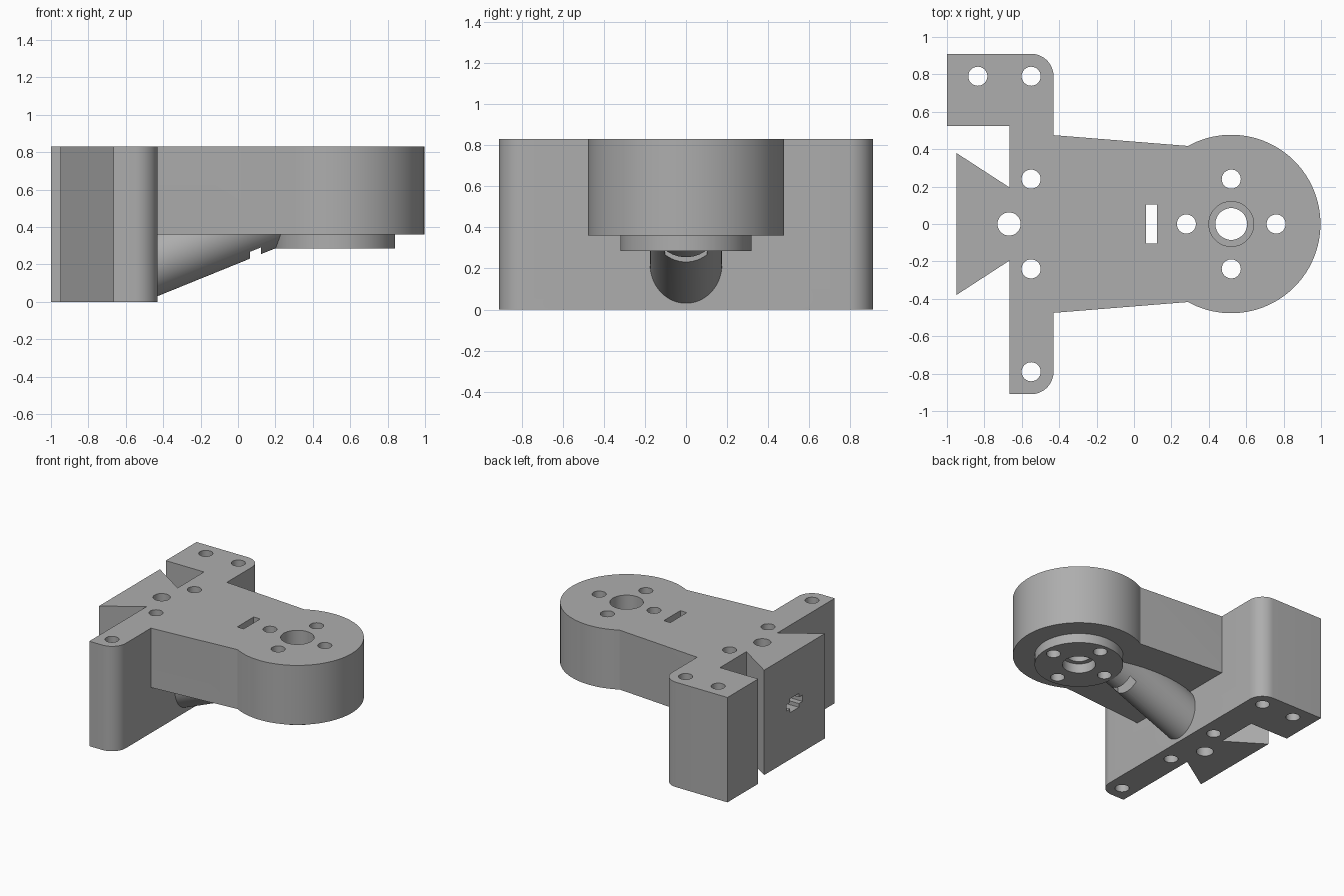
import bpy, bmesh, math
from mathutils import Vector

cube = bpy.data.objects.get("Cube")
if cube:
    bpy.data.objects.remove(cube, do_unlink=True)

grey = bpy.data.materials.new("plain grey")
grey.use_nodes = True
grey.diffuse_color = (0.42, 0.42, 0.42, 1)
grey.node_tree.nodes["Principled BSDF"].inputs["Base Color"].default_value = grey.diffuse_color

TOP, ARM_Z, DISC_Z = 0.83, 0.36, 0.285
HUB = (0.52, 0.0)


def finish(name, bm):
    bmesh.ops.recalc_face_normals(bm, faces=bm.faces)
    mesh = bpy.data.meshes.new(name)
    bm.to_mesh(mesh)
    bm.free()
    mesh.materials.append(grey)
    obj = bpy.data.objects.new(name, mesh)
    bpy.context.collection.objects.link(obj)
    return obj


def prism(name, outline, z0, z1):
    bm = bmesh.new()
    face = bm.faces.new([bm.verts.new((x, y, z0)) for x, y in outline])
    top = bmesh.ops.extrude_face_region(bm, geom=[face])["geom"]
    verts = [v for v in top if isinstance(v, bmesh.types.BMVert)]
    bmesh.ops.translate(bm, verts=verts, vec=(0, 0, z1 - z0))
    return finish(name, bm)


def arc(cx, cy, r, start, end, steps):
    angles = [math.radians(start + (end - start) * i / steps) for i in range(steps + 1)]
    return [(cx + r * math.cos(a), cy + r * math.sin(a)) for a in angles]


def cylinder(name, x, y, r, z0, z1, sides=48):
    return prism(name, arc(x, y, r, 0, 360, sides)[:-1], z0, z1)


def box(name, x0, x1, y, z0, z1):
    return prism(name, [(x0, -y), (x1, -y), (x1, y), (x0, y)], z0, z1)


def rod(name, a, b, r):
    a, b = Vector(a), Vector(b)
    bm = bmesh.new()
    bmesh.ops.create_cone(bm, cap_ends=True, segments=64, radius1=r, radius2=r,
                          depth=(b - a).length)
    bm.transform((b - a).to_track_quat("Z", "Y").to_matrix().to_4x4())
    bmesh.ops.translate(bm, verts=bm.verts, vec=(a + b) / 2)
    return finish(name, bm)


def combine(body, tool, operation):
    mod = body.modifiers.new(operation, "BOOLEAN")
    mod.operation = operation
    mod.solver = "EXACT"
    mod.object = tool
    bpy.context.view_layer.objects.active = body
    bpy.ops.object.modifier_apply(modifier=mod.name)
    bpy.data.objects.remove(tool, do_unlink=True)


# Upright mounting plate with dovetail and side block
plate = ([(-0.665, -0.91)] + arc(-0.55, -0.79, 0.12, -90, 0, 12)
         + arc(-0.55, 0.79, 0.12, 0, 90, 12)
         + [(-1, 0.91), (-1, 0.525), (-0.665, 0.525), (-0.665, 0.195),
            (-0.95, 0.38), (-0.95, -0.38), (-0.665, -0.195)])
bracket = prism("motor_bracket", plate, 0, TOP)

# Tapered arm ending in a round hub
arm = ([(-0.5, -0.475), (-0.43, -0.475)] + arc(*HUB, 0.477, -119, 119, 72)
       + [(-0.43, 0.475), (-0.5, 0.475)])
combine(bracket, prism("arm", arm, ARM_Z, TOP), "UNION")

# Lower hub disc and sloping round brace
combine(bracket, cylinder("hub_disc", *HUB, 0.32, DISC_Z, 0.5, 96), "UNION")
combine(bracket, rod("brace", (-0.53, 0, 0.179), (0.3, 0, 0.516), 0.175), "UNION")

# Vertical screw holes
holes = [(-0.835, 0.79), (-0.55, 0.79), (-0.55, -0.79), (-0.55, 0.24), (-0.55, -0.24),
         (0.28, 0), (0.76, 0), (0.52, 0.24), (0.52, -0.24)]
for x, y in holes:
    combine(bracket, cylinder("screw_hole", x, y, 0.051, -0.1, 1, 32), "DIFFERENCE")
combine(bracket, cylinder("pin_hole", -0.668, 0, 0.062, -0.1, 1, 32), "DIFFERENCE")

# Stepped shaft bore with an inner lip
combine(bracket, cylinder("shaft_hole", *HUB, 0.085, 0.1, 1), "DIFFERENCE")
combine(bracket, cylinder("upper_bore", *HUB, 0.12, 0.45, 1), "DIFFERENCE")
combine(bracket, cylinder("lower_bore", *HUB, 0.12, 0.1, 0.36), "DIFFERENCE")

# Strap slot through arm and brace
combine(bracket, box("strap_slot", 0.065, 0.122, 0.103, -0.1, 1), "DIFFERENCE")

# Notched pocket in the back of the dovetail
combine(bracket, box("pocket", -1.1, -0.72, 0.1, 0.4, 0.45), "DIFFERENCE")
combine(bracket, box("pocket_notch", -1.1, -0.72, 0.055, 0.37, 0.48), "DIFFERENCE")

bpy.ops.object.select_all(action="DESELECT")
bracket.select_set(True)
bpy.context.view_layer.objects.active = bracket
bpy.ops.object.shade_smooth_by_angle(angle=math.radians(25))
